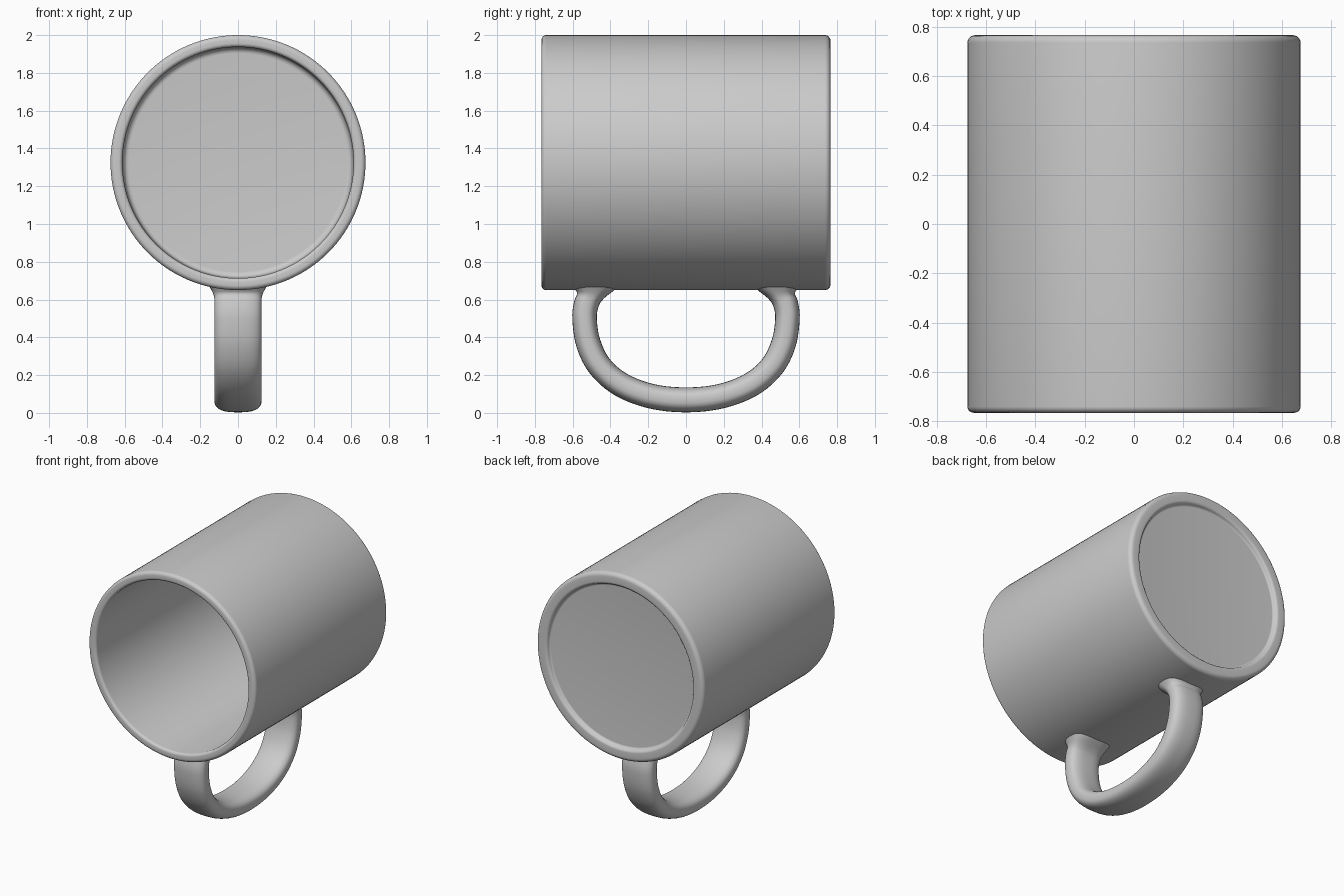
import bpy, bmesh, math

if "Cube" in bpy.data.objects:
    bpy.data.objects.remove(bpy.data.objects["Cube"])

CZ = 1.325   # height of the cup's horizontal axis
SEG = 128


def make_object(name, bm):
    bmesh.ops.remove_doubles(bm, verts=bm.verts, dist=1e-5)
    bmesh.ops.recalc_face_normals(bm, faces=bm.faces)
    mesh = bpy.data.meshes.new(name)
    bm.to_mesh(mesh)
    bm.free()
    obj = bpy.data.objects.new(name, mesh)
    bpy.context.collection.objects.link(obj)
    bpy.ops.object.select_all(action='DESELECT')
    obj.select_set(True)
    bpy.context.view_layer.objects.active = obj
    bpy.ops.object.shade_smooth_by_angle(angle=math.radians(40))
    return obj


def bridge(bm, a, b):
    n = len(a)
    for i in range(n):
        j = (i + 1) % n
        bm.faces.new((a[i], a[j], b[j], b[i]))


def rounded(points, steps=6):
    """Profile with corners (r, y, radius) replaced by smooth arcs."""
    out = [points[0][:2]]
    for p, c, n in zip(points, points[1:], points[2:]):
        ends = []
        for q in (p, n):
            d = math.dist(c[:2], q[:2])
            ends.append([c[k] + (q[k] - c[k]) * c[2] / d for k in (0, 1)])
        for s in range(steps + 1):
            t = s / steps
            # rational quadratic = circular arc for right-angle corners
            w = (1 - t) ** 2, 2 * t * (1 - t) * math.sqrt(0.5), t * t
            out.append(tuple((w[0] * ends[0][k] + w[1] * c[k] + w[2] * ends[1][k]) / sum(w)
                             for k in (0, 1)))
    out.append(points[-1][:2])
    return out


# Cup: one closed lathe profile, from the inside floor, over the rim, to the base
profile = rounded([
    (0, 0.68, 0), (0.608, 0.68, 0.03), (0.612, -0.765, 0.02),
    (0.675, -0.765, 0.025), (0.675, 0.765, 0.03), (0.592, 0.765, 0.015),
    (0.582, 0.737, 0.01), (0, 0.737, 0)])
bm = bmesh.new()
rings = []
for r, y in profile[1:-1]:
    rings.append([bm.verts.new((r * math.cos(a), y, CZ + r * math.sin(a)))
                  for a in (2 * math.pi * i / SEG for i in range(SEG))])
for a, b in zip(rings, rings[1:]):
    bridge(bm, a, b)
bm.faces.new(rings[0])
bm.faces.new(rings[-1])
make_object("cup", bm)

# Handle: outer (y, z), inner (y, z), half width; from lowest point to the cup wall
half = [
    (0.00, 0.003, 0.00, 0.135, 0.125),
    (0.20, 0.025, 0.16, 0.150, 0.125),
    (0.38, 0.095, 0.30, 0.200, 0.125),
    (0.51, 0.210, 0.40, 0.280, 0.125),
    (0.58, 0.350, 0.455, 0.39, 0.125),
    (0.602, 0.50, 0.472, 0.50, 0.125),
    (0.592, 0.59, 0.462, 0.565, 0.125),
    (0.577, 0.63, 0.435, 0.605, 0.127),
    (0.588, 0.655, 0.38, 0.65, 0.142),
    (0.610, 0.69, 0.34, 0.69, 0.165)]
keys = [(-a, b, -c, d, w) for a, b, c, d, w in half[:0:-1]] + half


def spline(p0, p1, p2, p3, t):
    return [0.5 * (2 * b + (c - a) * t + (2 * a - 5 * b + 4 * c - d) * t * t
                   + (3 * b - a - 3 * c + d) * t ** 3)
            for a, b, c, d in zip(p0, p1, p2, p3)]


padded = [keys[0]] + keys + [keys[-1]]
stations = [spline(*padded[i:i + 4], s / 6)
            for i in range(len(keys) - 1) for s in range(6)] + [keys[-1]]

bm = bmesh.new()
rings = []
for oy, oz, iy, iz, w in stations:
    ring = []
    for i in range(40):
        a = 2 * math.pi * i / 40
        # superellipse section, softly squared
        c, s = (math.copysign(abs(f) ** (2 / 2.7), f) for f in (math.cos(a), math.sin(a)))
        k = (1 + s) / 2
        ring.append(bm.verts.new((w * c, iy + (oy - iy) * k, iz + (oz - iz) * k)))
    rings.append(ring)
for a, b in zip(rings, rings[1:]):
    bridge(bm, a, b)
bm.faces.new(rings[0])
bm.faces.new(rings[-1])
make_object("handle", bm)
